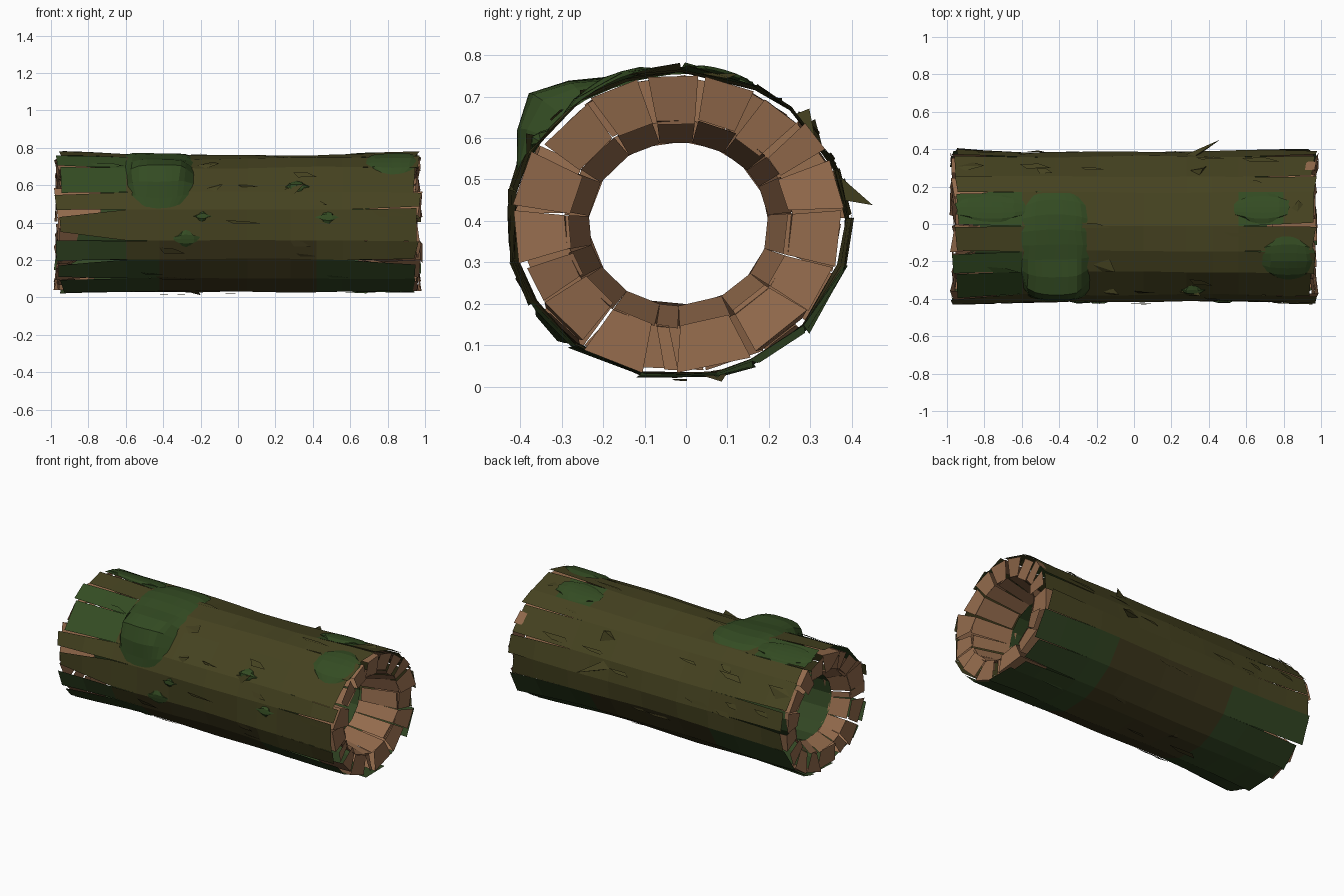
import bpy, bmesh, math, random
from mathutils import Vector

if "Cube" in bpy.data.objects:
    bpy.data.objects.remove(bpy.data.objects["Cube"])
random.seed(7)
R = random.uniform
CY, CZ, RY, RZ = -0.018, 0.393, 0.410, 0.374      # log axis and radii


def mat(name, rgb):
    m = bpy.data.materials.new(name)
    m.diffuse_color = (*rgb, 1)
    m.use_nodes = True
    m.node_tree.nodes["Principled BSDF"].inputs["Base Color"].default_value = m.diffuse_color
    return m


OLIVE, DARK, MOSS, WOOD, DEEP = range(5)
MATS = [mat("olive_bark", (0.060, 0.055, 0.0145)),
        mat("dark_bark", (0.050, 0.041, 0.0125)),
        mat("moss_green", (0.034, 0.072, 0.0165)),
        mat("pale_wood", (0.29, 0.145, 0.072)),
        mat("deep_moss", (0.032, 0.062, 0.017))]


def pt(x, deg, k):
    """Point on the log skin: 90 = top, 180 = front, scale k."""
    a = math.radians(deg)
    return Vector((x, CY + RY * k * math.cos(a), CZ + RZ * k * math.sin(a)))


def skin(x, deg):
    """Slight waist plus gentle lumps along the trunk."""
    a = math.radians(deg)
    return 0.985 + 0.03 * x * x + 0.010 * math.sin(3 * a + 4 * x) + 0.010 * math.sin(5 * a - 7 * x)


def finish(bm, name):
    me = bpy.data.meshes.new(name)
    bm.to_mesh(me)
    bm.free()
    for m in MATS:
        me.materials.append(m)
    ob = bpy.data.objects.new(name, me)
    bpy.context.collection.objects.link(ob)
    return ob


def face(bm, pts, mi):
    f = bm.faces.new([bm.verts.new(p) for p in pts])
    f.material_index = mi


def bark_colour(c):
    x, y, z = c
    if z < 0.24:
        return DARK if -0.42 < x < 0.4 else DEEP
    if x < -0.58:
        if z > 0.55 and (-0.37 < y < -0.10 or 0.05 < y < 0.2):
            return MOSS
        if y < 0 and 0.2 < z < 0.31:
            return DEEP
    if 0.54 < x < 0.82 and z > 0.6 and 0.0 < y < 0.18:
        return MOSS
    return OLIVE if z > 0.31 or abs(x) > 0.4 else DARK


# bark: long flat strips that join mid-log and split apart at both ends
bm = bmesh.new()
N = 17
edges = [(i + R(-0.28, 0.28)) * 360 / N + 4 for i in range(N)]
edges.append(edges[0] + 360)
wide_gaps = (7, 8, 10)                                   # big splits on the front
for k, (a0, a1) in enumerate(zip(edges, edges[1:])):
    w = a1 - a0
    top = 0.3 if k in wide_gaps else 0.10
    sh = {s: (R(-0.08, top), R(-0.08, top)) for s in (-1, 1)}
    ends = R(0.945, 0.985), R(0.945, 0.985)
    xs = [-ends[0], -0.8, -0.6, -0.42, -0.2, 0.05, 0.28, 0.42, 0.56, 0.8, ends[1]]
    lift = {-1: R(-0.01, 0.02), 1: R(-0.01, 0.02)}
    rows = []
    for x in xs:
        s = 1 if x > 0 else -1
        t = max(0, (abs(x) - 0.58) / 0.38)
        b0, b1 = a0 + w * sh[s][0] * t, a1 - w * sh[s][1] * t
        tip = s * R(0, 0.025) if x in (xs[0], xs[-1]) else 0
        rows.append((pt(x, b0, skin(x, a0) + lift[s] * t), pt(x - tip, b1, skin(x, a1) + lift[s] * t)))
    for (p, q), (r, u) in zip(rows, rows[1:]):
        face(bm, (p, q, u, r), bark_colour((p + q + r + u) / 4))
finish(bm, "bark_strips")

# broken wood: wedge plates round each end, flared mouth and wood behind the bark splits
bm = bmesh.new()
for s, depth in ((1, 0.27), (-1, 0.12)):
    M = 17
    cuts = [(i + R(-0.3, 0.3)) * 360 / M for i in range(M)]
    cuts.append(cuts[0] + 360)
    for i, (a0, a1) in enumerate(zip(cuts, cuts[1:])):
        g0, g1, h0, h1 = R(0, 2), R(0, 2), R(-1, 3), R(-1, 3)
        if abs((a0 + a1) / 2 - 265) < 10:                      # crack at the bottom
            h0, g1 = 7, 5
        ri = 0.66 + R(-0.025, 0.025)
        ro = 0.965 + R(-0.03, 0.025)
        x = [s * (0.965 + R(-0.012, 0.022)) for _ in range(4)]
        o0, o1 = pt(x[0], a0 + h0, ro), pt(x[1], a1 - h1, ro)
        i1, i0 = pt(x[2] - s * 0.012, a1 - g1, ri), pt(x[3] - s * 0.012, a0 + g0, ri)
        face(bm, (o0, o1, i1, i0), WOOD)
        d = depth * R(0.85, 1.2)
        face(bm, (pt(s * 0.955, a0 + R(0, 1.5), 0.675), pt(s * 0.955, a1 - R(0, 1.5), 0.675),
                  pt(s * (0.965 - d), a1, 0.53), pt(s * (0.965 - d), a0, 0.53)), WOOD)
        if i % 3:
            xb = s * R(0.68, 0.8)
            face(bm, (o0, o1, pt(xb, a1 - 3, 0.95), pt(xb, a0 + 3, 0.95)), WOOD)
finish(bm, "broken_wood_ends")

# hollow: mossy inner tube between the two mouths
bm = bmesh.new()
for i in range(14):
    a0, a1 = i * 360 / 14, (i + 1) * 360 / 14
    for x0, x1 in ((-0.86, -0.3), (-0.3, 0.25), (0.25, 0.72)):
        face(bm, (pt(x0, a0, 0.53), pt(x0, a1, 0.53), pt(x1, a1, 0.53), pt(x1, a0, 0.53)), DEEP)
finish(bm, "hollow_lining")


def moss_patch(name, x0, x1, a0, a1, base, bulge, peak=0.5, n=6, width=0.2):
    """Rounded raised pad; peak is where round the log it swells most."""
    bm = bmesh.new()
    grid = []
    for j in range(n + 1):
        v = j / n
        wide = 1 - 0.4 * abs(2 * v - 1) ** 6
        row = []
        for i in range(n + 1):
            u = 2 * i / n - 1
            x = (x0 + x1) / 2 + (x1 - x0) / 2 * u * wide + R(-0.008, 0.008)
            a = a0 + (a1 - a0) * v + (1 if v < 0.5 else -1) * 5 * u * u * abs(2 * v - 1)
            e = (1 - u ** 6) * (1 - abs(2 * v - 1) ** 6)
            swell = bulge * math.exp(-((v - peak) / width) ** 2) * (1 - u ** 4)
            row.append(bm.verts.new(pt(x, a, skin(x, a) - 0.012 + base * e + swell)))
        grid.append(row)
    for j in range(n):
        for i in range(n):
            f = bm.faces.new((grid[j][i], grid[j][i + 1], grid[j + 1][i + 1], grid[j + 1][i]))
            f.material_index = MOSS
    finish(bm, name)


moss_patch("large_moss_pad", -0.60, -0.24, 58, 170, 0.04, 0.20, 0.70, 10, 0.13)
moss_patch("end_moss_pad", 0.68, 0.97, 96, 134, 0.035, 0.02)
moss_patch("top_moss_patch", 0.54, 0.83, 62, 88, 0.026, 0)
moss_patch("top_left_moss_patch", -0.95, -0.58, 62, 88, 0.024, 0)
moss_patch("front_left_moss_spot", -0.35, -0.20, 185, 200, 0.025, 0.0, n=4)
moss_patch("front_right_moss_spot", 0.42, 0.54, 169, 180, 0.025, 0.0, n=4)
moss_patch("front_middle_moss_spot", -0.24, -0.14, 169, 178, 0.025, 0.0, n=4)
moss_patch("small_moss_knob", 0.25, 0.38, 141, 153, 0.03, 0.03, n=4)

# bark splinters: thin lifted slivers, mostly lying along the trunk
bm = bmesh.new()
for k in range(34):
    x, a, ln = R(-0.85, 0.75), R(0, 360), R(0.08, 0.22)
    b = a + R(2, 6)
    r = skin(x, a)
    pts = (pt(x, a, r + 0.004), pt(x + ln * 0.6, a + 1, r + R(0.01, 0.025)),
           pt(x + ln, b, r + R(0.005, 0.02)), pt(x + ln * 0.2, b, r + 0.005))
    face(bm, pts, bark_colour(sum(pts, Vector()) / 4))
finish(bm, "bark_splinters")

# snapped twig stubs: sharp little spikes on the back, top and front
bm = bmesh.new()
for x, a, tx, ta, tr in ((0.27, 14, 0.46, 6, 1.15), (0.30, 40, 0.37, 44, 1.07), (-0.95, 35, -0.80, 40, 1.05),
                         (0.24, 150, 0.36, 147, 1.07), (-0.22, 120, -0.10, 124, 1.04),
                         (0.82, 78, 0.88, 70, 1.03), (-0.3, 282, -0.2, 284, 1.05), (-0.2, 150, -0.08, 147, 1.04)):
    tip = pt(tx, ta, tr)
    ring = [pt(x, a, 0.97), pt(x + 0.09, a - 5, 0.98), pt(x + 0.05, a + 6, 0.98)]
    for i in range(3):
        face(bm, (ring[i], ring[(i + 1) % 3], tip), OLIVE if a < 200 else DARK)
finish(bm, "twig_stubs")
